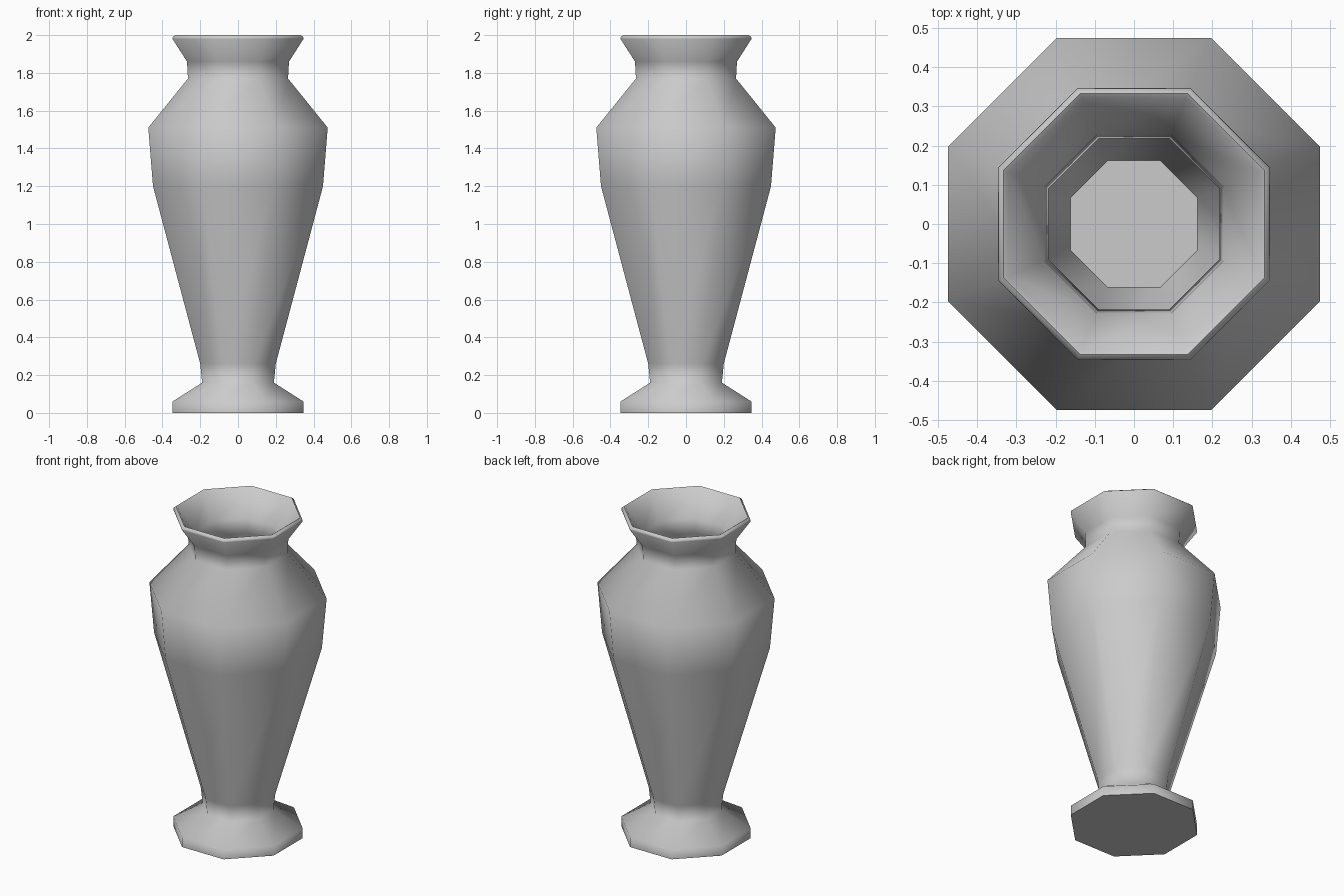
import bpy, bmesh, math

if "Cube" in bpy.data.objects:
    bpy.data.objects.remove(bpy.data.objects["Cube"])

SIDES = 8
# (distance to flat side, height): foot, body, neck, rim, then down the inside to the floor
profile = [
    (0.347, 0.0), (0.347, 0.06), (0.19, 0.16), (0.20, 0.26),
    (0.45, 1.20), (0.475, 1.51), (0.265, 1.77), (0.27, 1.86),
    (0.347, 1.98), (0.345, 1.99), (0.333, 2.0), (0.322, 1.992),
    (0.228, 1.85), (0.218, 1.76), (0.425, 1.50), (0.405, 1.21), (0.162, 0.27),
]

# Octagonal rings bridged along the profile
bm = bmesh.new()
rings = []
for apothem, z in profile:
    r = apothem / math.cos(math.pi / SIDES)
    angles = [(i + 0.5) * 2 * math.pi / SIDES for i in range(SIDES)]
    rings.append([bm.verts.new((r * math.cos(a), r * math.sin(a), z)) for a in angles])
for low, high in zip(rings, rings[1:]):
    for i in range(SIDES):
        j = (i + 1) % SIDES
        bm.faces.new((low[i], low[j], high[j], high[i]))

# Flat underside and inner floor
bm.faces.new(rings[0][::-1])
bm.faces.new(rings[-1])
bmesh.ops.recalc_face_normals(bm, faces=bm.faces[:])

mesh = bpy.data.meshes.new("vase")
bm.to_mesh(mesh)
bm.free()
vase = bpy.data.objects.new("vase", mesh)
bpy.context.collection.objects.link(vase)

# Smooth shading, sharp only at the underside and floor
bpy.context.view_layer.objects.active = vase
vase.select_set(True)
bpy.ops.object.shade_smooth_by_angle(angle=math.radians(70))
